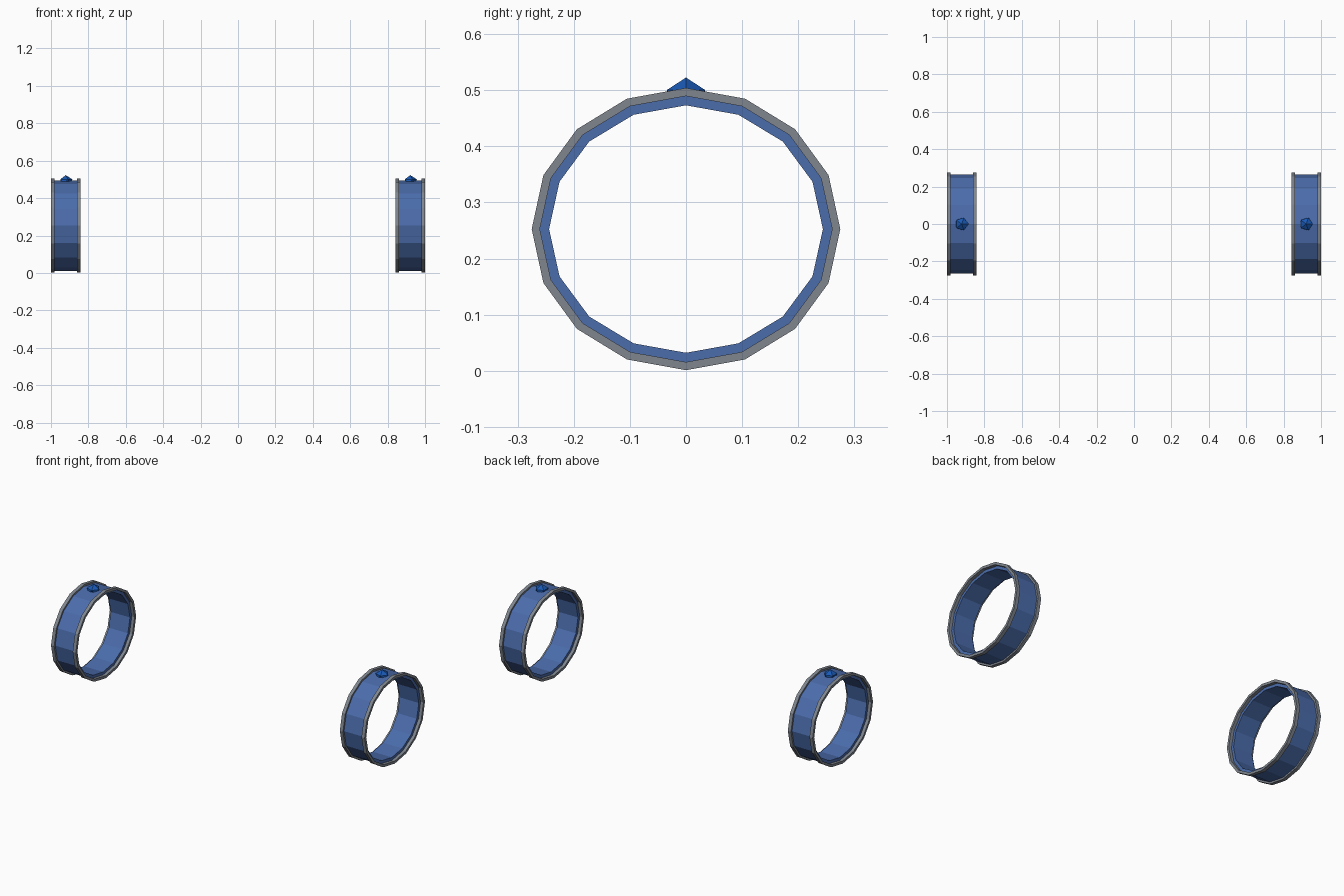
import bpy, bmesh
from math import sin, cos, tau

if "Cube" in bpy.data.objects:
    bpy.data.objects.remove(bpy.data.objects["Cube"])

SIDES = 16
CZ = 0.2525          # ring centre height
RY, RZ = 0.275, 0.2515


def material(name, color):
    m = bpy.data.materials.new(name)
    m.diffuse_color = (*color, 1)
    m.use_nodes = True
    m.node_tree.nodes["Principled BSDF"].inputs["Base Color"].default_value = m.diffuse_color
    return m


def finish(name, bm, mat=None):
    bmesh.ops.recalc_face_normals(bm, faces=bm.faces)
    me = bpy.data.meshes.new(name)
    bm.to_mesh(me)
    bm.free()
    ob = bpy.data.objects.new(name, me)
    bpy.context.collection.objects.link(ob)
    if mat:
        me.materials.append(mat)
    return ob


def hoop(name, x0, x1, inner, outer, mat=None):
    """Sixteen-sided oval hoop; inner and outer are insets from the rim edge."""
    bm = bmesh.new()
    section = [(x0, outer), (x1, outer), (x1, inner), (x0, inner)]
    loops = []
    for i in range(SIDES):
        a = tau * i / SIDES
        loops.append([bm.verts.new((x, (RY - d) * sin(a), CZ + (RZ - d) * cos(a)))
                      for x, d in section])
    for i in range(SIDES):
        p, q = loops[i], loops[(i + 1) % SIDES]
        for j in range(4):
            k = (j + 1) % 4
            bm.faces.new((p[j], p[k], q[k], q[j]))
    return finish(name, bm, mat)


def gem(name, x, mat):
    """Faceted stone, its underside narrowed and flattened inside the band."""
    bm = bmesh.new()
    bmesh.ops.create_icosphere(bm, subdivisions=1, radius=0.04)
    for v in bm.verts:
        if v.co.z < 0:
            v.co.x *= 0.85
            v.co.y *= 0.85
        v.co.x += x
        v.co.z = max(v.co.z + 0.4825, 0.477)
    return finish(name, bm, mat)


blue = material("band_blue", (0.07, 0.15, 0.41))
deep = material("gem_blue", (0.01, 0.10, 0.46))
grey = material("rim_grey", (0.215, 0.24, 0.275))

for side, cx in (("left", -0.921), ("right", 0.921)):
    # band between the two raised rims
    hoop(side + "_band", cx - 0.061, cx + 0.061, 0.031, 0.010, blue)
    # edge rims
    hoop(side + "_outer_rim", cx - 0.079, cx - 0.059, 0.0145, 0, grey)
    hoop(side + "_inner_rim", cx + 0.059, cx + 0.079, 0.0145, 0, grey)
    # stone on top
    gem(side + "_gem", cx, deep)
